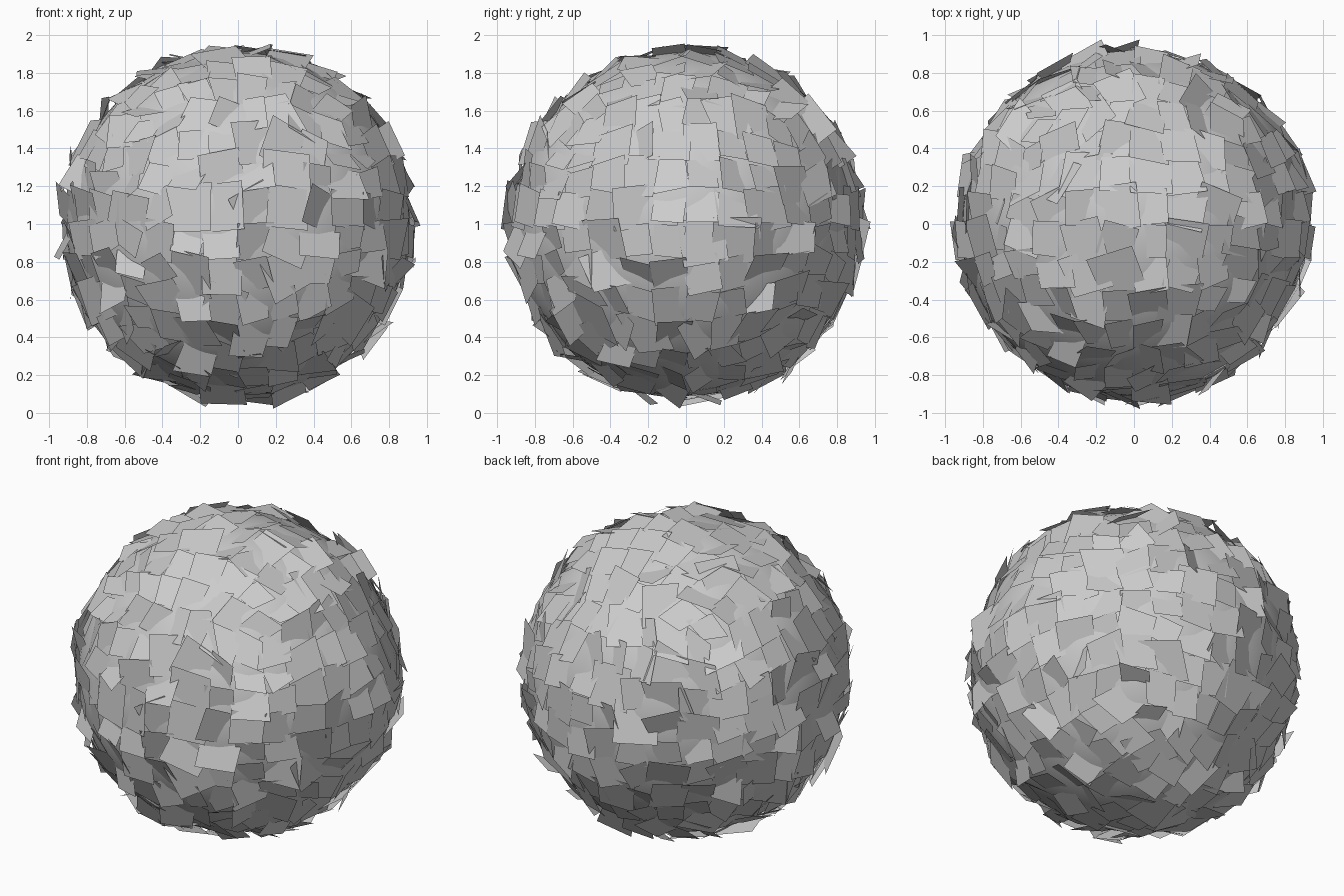
import bpy, bmesh, math, random
from mathutils import Vector, Euler

if "Cube" in bpy.data.objects:
    bpy.data.objects.remove(bpy.data.objects["Cube"])

random.seed(5)
CENTRE = Vector((0, 0, 1))
R = 0.91     # core radius
LEAF_R = 0.92
N = 8        # cards along each side of the cube the sphere is made from

# smooth inner core of the bush
bpy.ops.mesh.primitive_uv_sphere_add(segments=64, ring_count=32, radius=R, location=CENTRE)
core = bpy.context.object
core.name = "foliage_core"
bpy.ops.object.shade_smooth()


def on_sphere(axis, sign, i, j):
    """Grid point of one cube side, pushed out to the sphere."""
    u, v = (math.tan((k / N - 0.5) * math.pi / 2) for k in (i, j))
    p = [0, 0, 0]
    p[axis], p[(axis + 1) % 3], p[(axis + 2) % 3] = sign, u, v
    return Vector(p).normalized() * LEAF_R


def loose_card(corners):
    """Turn, tilt and resize one sphere face about its own middle."""
    mid = sum(corners, Vector()) / 4
    normal = mid.normalized()
    frame = normal.to_track_quat('Z', 'Y')
    while True:
        tilt = Euler([random.gauss(0, s) for s in (0.24, 0.24, 0.2)]).to_quaternion()
        turn = frame @ tilt @ frame.inverted()
        size = random.uniform(0.9, 1.5)
        card = [normal * LEAF_R + turn @ (c - mid) * size for c in corners]
        if max(c.length for c in card) < 1.0:
            return card


# flat leaf cards: the separate faces of a cube-based sphere, shaken loose
bm = bmesh.new()
for axis in range(3):
    for sign in (-1, 1):
        for i in range(N):
            for j in range(N):
                quad = [on_sphere(axis, sign, i + a, j + b)
                        for a, b in ((0, 0), (1, 0), (1, 1), (0, 1))]
                if sign < 0:
                    quad.reverse()
                bm.faces.new([bm.verts.new(c) for c in loose_card(quad)])

mesh = bpy.data.meshes.new("leaf_cards")
bm.to_mesh(mesh)
bm.free()
leaves = bpy.data.objects.new("leaf_cards", mesh)
leaves.location = CENTRE
bpy.context.collection.objects.link(leaves)
